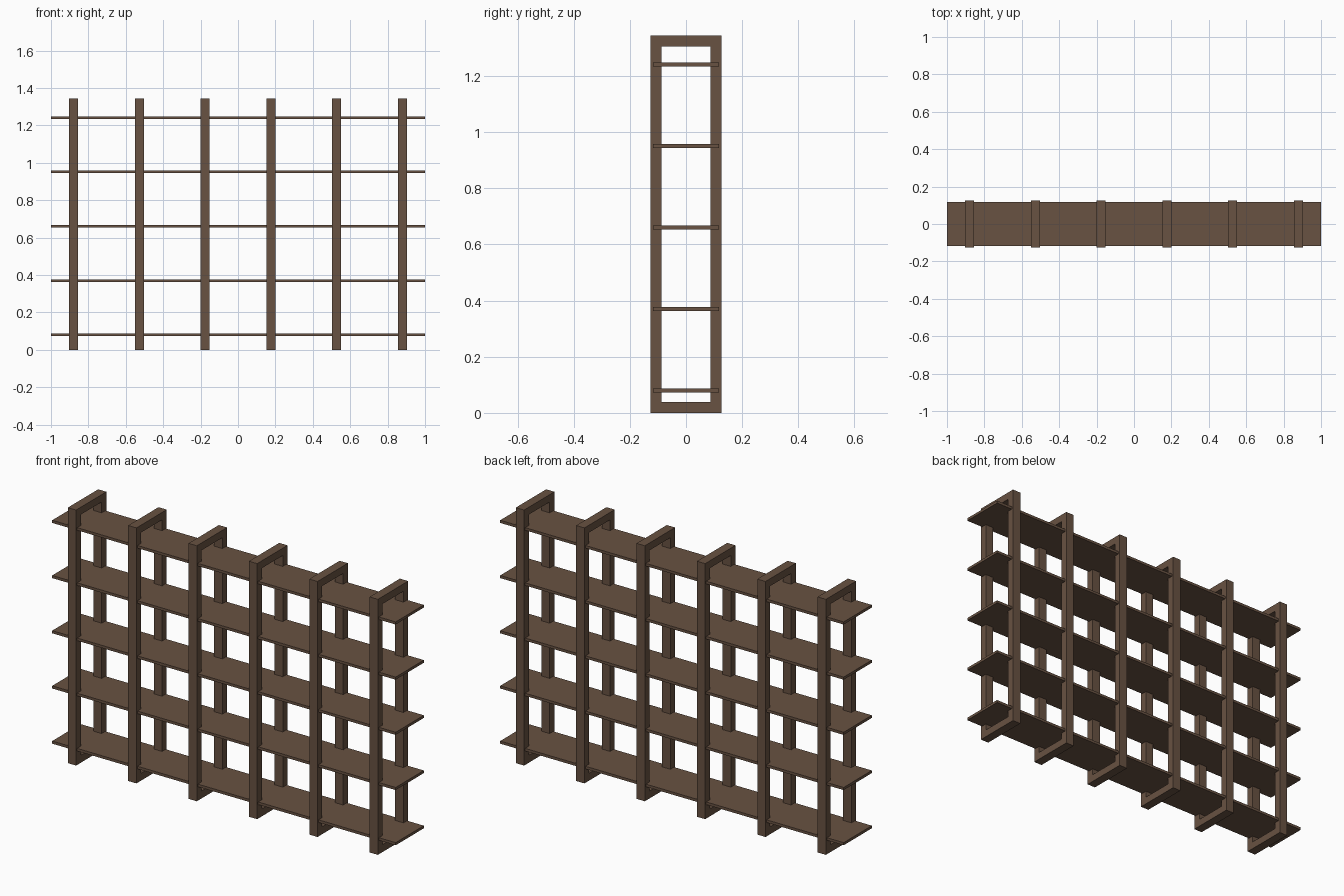
import bpy, bmesh

cube = bpy.data.objects.get("Cube")
if cube:
    bpy.data.objects.remove(cube, do_unlink=True)

HEIGHT, DEPTH = 1.345, 0.252
BAR, FRAME_WIDTH = 0.039, 0.048
SHELF_DEPTH, SHELF_THICK = 0.234, 0.014

wood = bpy.data.materials.new("brown_wood")
wood.use_nodes = True
colour = (0.138, 0.084, 0.054, 1)
wood.diffuse_color = colour
wood.node_tree.nodes["Principled BSDF"].inputs["Base Color"].default_value = colour


def add_object(name, bm, location):
    bmesh.ops.recalc_face_normals(bm, faces=bm.faces)
    mesh = bpy.data.meshes.new(name)
    bm.to_mesh(mesh)
    bm.free()
    mesh.materials.append(wood)
    obj = bpy.data.objects.new(name, mesh)
    obj.location = location
    bpy.context.collection.objects.link(obj)


def rectangle(bm, x, inset):
    y = DEPTH / 2 - inset
    low, high = inset, HEIGHT - inset
    return [bm.verts.new((x, a, b)) for a, b in
            ((-y, low), (y, low), (y, high), (-y, high))]


def upright_frame(name, x):
    # Rectangular loop: outer and inner outlines joined on all four sides
    bm = bmesh.new()
    half = FRAME_WIDTH / 2
    loops = [rectangle(bm, -half, 0), rectangle(bm, half, 0),
             rectangle(bm, half, BAR), rectangle(bm, -half, BAR)]
    for a, b in zip(loops, loops[1:] + loops[:1]):
        for i in range(4):
            j = (i + 1) % 4
            bm.faces.new((a[i], a[j], b[j], b[i]))
    add_object(name, bm, (x, 0, 0))


def shelf(name, z):
    bm = bmesh.new()
    bmesh.ops.create_cube(bm, size=1)
    bmesh.ops.scale(bm, vec=(2, SHELF_DEPTH, SHELF_THICK), verts=bm.verts)
    add_object(name, bm, (0, 0, z))


# Six upright frames, evenly spaced
for i in range(6):
    upright_frame(f"upright_frame_{i + 1}", (i - 2.5) * 0.3515)

# Five long shelves running through the frames
for i in range(5):
    shelf(f"shelf_{i + 1}", 0.08 + i * 0.2905)
